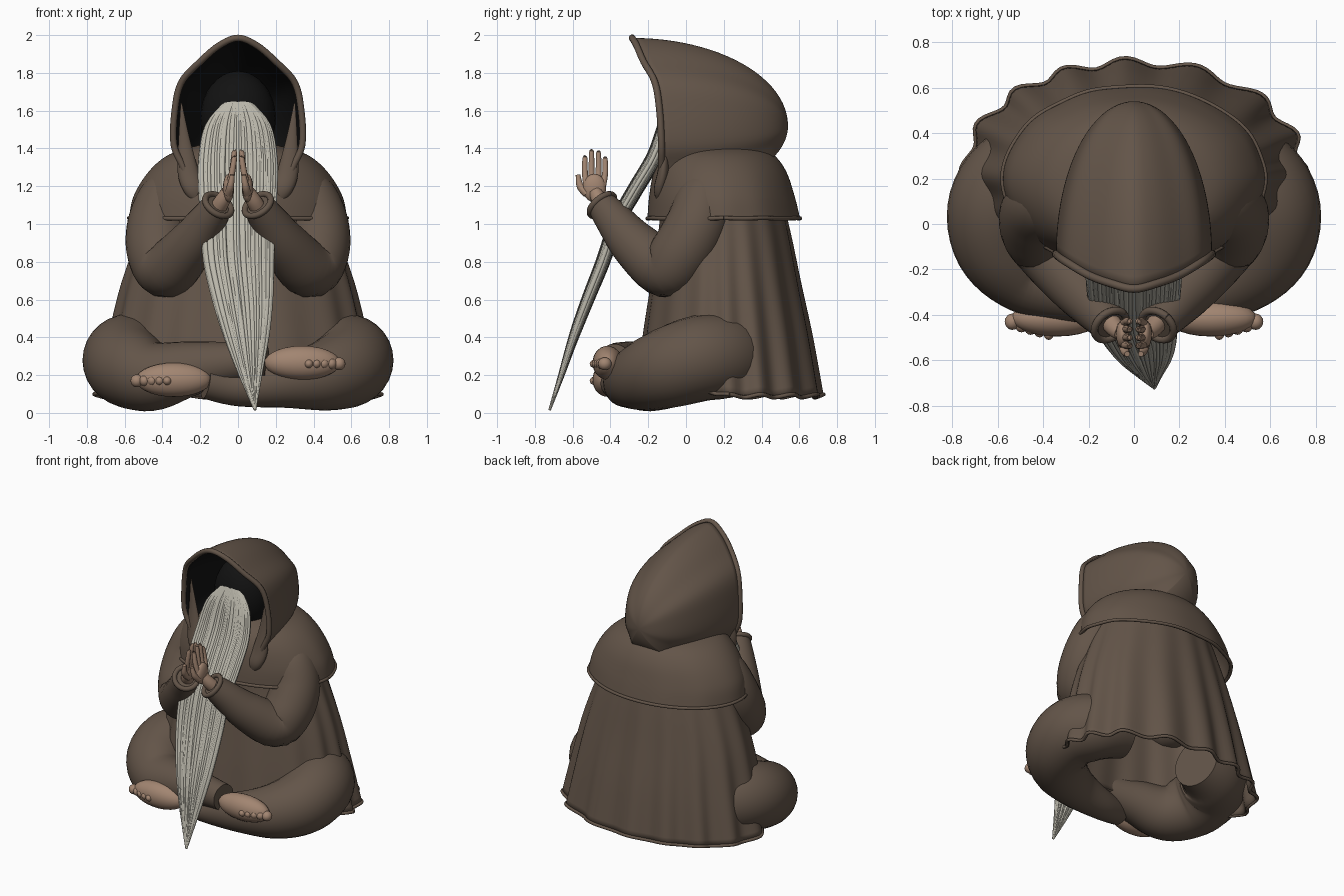
import bpy, bmesh, math, random
from mathutils import Vector

if "Cube" in bpy.data.objects:
    bpy.data.objects.remove(bpy.data.objects["Cube"])
random.seed(4)
TAU = 2 * math.pi

def material(name, c):
    m = bpy.data.materials.new(name)
    m.diffuse_color = (*c, 1)
    m.use_nodes = True
    m.node_tree.nodes["Principled BSDF"].inputs["Base Color"].default_value = m.diffuse_color
    return m

CLOTH = material("brown_cloth", (0.125, 0.09, 0.066))
DARK = material("dark_inside", (0.006, 0.006, 0.006))
SKIN = material("skin", (0.36, 0.235, 0.165))
HAIR = material("grey_hair", (0.5, 0.48, 0.41))

def smooth(pts, n=6):
    """Catmull-Rom resampling of equal-length tuples."""
    p = [pts[0]] + list(pts) + [pts[-1]]
    out = []
    for i in range(1, len(p) - 2):
        for k in range(n):
            t = k / n
            out.append(tuple(0.5 * (2*b + (c-a)*t + (2*a-5*b+4*c-d)*t*t + (3*b-a-3*c+d)*t**3)
                             for a, b, c, d in zip(p[i-1], p[i], p[i+1], p[i+2])))
    return out + [tuple(pts[-1])]

def grid(rows, wrap=True, cap=False):
    n = len(rows[0])
    verts = [v for r in rows for v in r]
    faces = []
    for i in range(len(rows) - 1):
        for j in range(n if wrap else n - 1):
            k = (j + 1) % n
            faces.append((i*n + j, i*n + k, (i+1)*n + k, (i+1)*n + j))
    if cap:
        faces.append(tuple(reversed(range(n))))
        faces.append(tuple(range(len(verts) - n, len(verts))))
    return verts, faces

def tube(pts, ref=(1, 0, 0), sides=16, n=6):
    """Swept tube; points are (x, y, z, r) or (x, y, z, r_ref, r_other)."""
    s = smooth(pts, n) if n else pts
    c = [Vector(p[:3]) for p in s]
    rows = []
    for i, p in enumerate(s):
        t = (c[min(i+1, len(c)-1)] - c[max(i-1, 0)]).normalized()
        a = Vector(ref)
        a = (a - t * a.dot(t)).normalized()
        b = t.cross(a)
        rows.append([c[i] + a*p[3]*math.cos(TAU*j/sides) + b*p[-1]*math.sin(TAU*j/sides)
                     for j in range(sides)])
    return grid(rows, True, True)

def ball(c, r, n=16, m=10):
    rows = []
    for i in range(m + 1):
        a = -math.pi/2 + math.pi*i/m
        rows.append([Vector((c[0] + r[0]*math.cos(a)*math.cos(TAU*j/n),
                             c[1] + r[1]*math.cos(a)*math.sin(TAU*j/n),
                             c[2] + r[2]*math.sin(a))) for j in range(n)])
    return grid(rows)

def make(name, parts, mat, solid=0, inner=None):
    verts, faces = [], []
    for v, f in parts:
        o = len(verts)
        verts += v
        faces += [tuple(i + o for i in q) for q in f]
    me = bpy.data.meshes.new(name)
    me.from_pydata(verts, [], faces)
    bm = bmesh.new()
    bm.from_mesh(me)
    bmesh.ops.remove_doubles(bm, verts=bm.verts, dist=1e-5)
    bm.to_mesh(me)
    bm.free()
    me.materials.append(mat)
    ob = bpy.data.objects.new(name, me)
    bpy.context.collection.objects.link(ob)
    if inner:
        me.materials.append(inner)
    if solid:
        m = ob.modifiers.new("thickness", 'SOLIDIFY')
        m.thickness, m.offset = solid, -1
        m.material_offset = 1 if inner else 0
    bpy.ops.object.select_all(action='DESELECT')
    ob.select_set(True)
    bpy.context.view_layer.objects.active = ob
    bpy.ops.object.shade_smooth_by_angle(angle=math.radians(50))
    return ob

def drape(name, profile, waves, amp, lift, n=160):
    """Hanging cloth from (z, centre y, rx, ry) rings listed bottom to top, with a rolled hem."""
    zb, zt = profile[0][0], profile[-1][0]
    rows = []
    for z, cy, rx, ry in smooth(profile, 5):
        f = (zt - z) / (zt - zb)
        row = []
        for j in range(n):
            a = TAU * j / n
            wave = math.cos(waves*a + 0.9*math.sin(3*a))
            k = 1 + amp * f * (0.7 + 0.3*math.sin(a)) * wave
            row.append(Vector((rx*k*math.cos(a), cy + ry*k*math.sin(a),
                               z + f**4 * (lift*max(0, -math.sin(a)) + 0.2*amp*wave))))
        rows.append(row)
    make(name, [grid(rows)], CLOTH, 0.015)
    hem = [(*p, 0.011) for p in rows[0] + rows[0][:1]]
    make(name + "_hem", [tube(hem, (0, 0, 1), 8, 0)], CLOTH)

# Robe skirt and shoulder cape
drape("robe", [(0.09, .23, .74, .48), (0.4, .22, .675, .44), (0.7, .21, .605, .39),
               (1.0, .2, .5, .34), (1.2, .17, .42, .31), (1.38, .12, .28, .2)], 16, 0.04, 0.12)
drape("shoulder_cape", [(1.03, .2, .575, .405), (1.15, .19, .55, .385), (1.28, .18, .47, .35),
                        (1.37, .17, .36, .29), (1.42, .15, .2, .2)], 10, 0.006, 0)

# Hood: opening outline drawn back to a rounded tail, closed underneath behind the neck
half = [(0, -.285, 1.985), (.1, -.262, 1.945), (.2, -.225, 1.86), (.3, -.165, 1.75),
        (.335, -.14, 1.6), (.34, -.13, 1.42), (.29, -.13, 1.3), (.235, -.13, 1.16)]
edge = smooth([(-x, y, z) for x, y, z in half[:0:-1]] + half, 5)
rows = []
for i in range(25):
    a = math.pi/2 * i / 24
    rows.append([Vector((x*math.cos(a), y + (.54 - y)*math.sin(a), 1.52 + (z - 1.52)*math.cos(a)))
                 for x, y, z in edge])
under = [[r[-1], r[0]] for r in rows[9:]]
make("hood", [grid(rows, False), grid(under, False)], CLOTH, 0.018, DARK)
make("hood_rim", [tube([(*p, 0.018) for p in edge], (0, 1, 0), 10, 0)], CLOTH)
make("shadowed_face", [ball((0, .06, 1.56), (.2, .17, .25), 24, 16)], DARK)

# Folds inside the hood opening
for s, side in ((1, "left"), (-1, "right")):
    make(side + "_hood_fold", [tube([(s*.3, -.11, 1.64, .004, .004), (s*.285, -.11, 1.45, .03, .015),
         (s*.265, -.12, 1.28, .055, .03), (s*.235, -.14, 1.18, .05, .03),
         (s*.21, -.14, 1.11, .012, .01)])], CLOTH)

# Sleeves, cuffs and praying hands
for s, side in ((1, "left"), (-1, "right")):
    make(side + "_sleeve", [tube([(s*x, y, z, r) for x, y, z, r in (
        (.31, .14, 1.27, .07), (.37, .1, 1.16, .14), (.42, .06, 1.0, .165), (.42, -.02, .85, .168),
        (.37, -.11, .765, .155), (.25, -.27, .89, .128), (.16, -.38, 1.02, .1), (.105, -.445, 1.1, .08))],
        sides=28)], CLOTH)
    c, ax = Vector((s*.105, -.445, 1.1)), Vector((-s*.45, -.55, .65)).normalized()
    u = ax.orthogonal().normalized()
    w = ax.cross(u)
    ring = [(*(c + .078*(u*math.cos(TAU*k/32) + w*math.sin(TAU*k/32))), .017) for k in range(33)]
    make(side + "_cuff", [tube(ring, ax, 10, 0)], CLOTH)
    hand = [ball((s*.05, -.485, 1.19), (.03, .062, .075)),
            tube([(s*.12, -.41, 1.06, .045), (s*.085, -.455, 1.12, .042), (s*.055, -.48, 1.17, .035)]),
            tube([(s*.05, -.525, 1.16, .022), (s*.04, -.56, 1.2, .019), (s*.03, -.572, 1.26, .012)])]
    for y, top in ((-.535, 1.355), (-.5, 1.385), (-.463, 1.38), (-.428, 1.35)):
        hand.append(tube([(s*.048, y*.8 - .098, 1.2, .018), (s*.032, y, 1.27, .0165),
                          (s*.02, y, top - .01, .014), (s*.02, y, top, .008)], sides=10))
    make(side + "_hand", hand, SKIN)

# Crossed legs: each shin runs to the opposite side
leg = [(.3, .28, .3, .17), (.49, .22, .3, .22), (.59, .08, .29, .228), (.575, -.09, .24, .215),
       (.45, -.22, .195, .185)]
low = [(.25, -.3, .165, .14), (.0, -.33, .135, .1), (-.17, -.37, .16, .085)]
high = [(.25, -.29, .235, .145), (.0, -.35, .27, .105), (-.15, -.38, .275, .09)]
for s, side, shin, fz in ((1, "left", low, .175), (-1, "right", high, .265)):
    make(side + "_leg", [tube([(s*x, y, z, r) for x, y, z, r in leg + shin], (0, 0, 1), 28)], CLOTH)
    foot = [ball((-s*.34, -.415, fz), (.2, .08, .09), 24, 14)]
    for k in range(5):
        r = (.034, .03, .029, .027, .025)[k]
        foot.append(ball((-s*(.535 - .04*k), -.43 - .011*k, fz - .005), (r, .036, r)))
    make(side + "_foot", foot, SKIN)

# Long beard: flat tapering core covered in strands
path = smooth([(0, -.07, 1.635, .07, .02), (0, -.11, 1.52, .165, .03), (0, -.17, 1.35, .2, .032),
               (0, -.27, 1.18, .2, .032), (0, -.37, 1.0, .187, .03), (.005, -.44, .8, .178, .028),
               (.025, -.52, .6, .152, .024), (.045, -.595, .4, .112, .018),
               (.065, -.66, .2, .058, .011), (.09, -.722, .015, .004, .004)], 4)
make("beard", [tube(path, sides=28, n=0)], HAIR)
strands = []
for k in range(84):
    a = math.acos(1 - 2*((k % 42) + random.random()) / 42) * (1 if k < 42 else -1)
    end = len(path) - random.choice((0, 0, 1, 2, 4, 6))
    drift = random.uniform(-.12, .12)
    pts = []
    for i, (x, y, z, rx, ry) in enumerate(path[:end]):
        b, r = a + drift * i / len(path), .0115 * min(1, (end - i)/12 + .15)
        pts.append((x + rx*math.cos(b), y - .85*ry*math.sin(b), z + .5*ry*math.sin(b), r))
    strands.append(tube(pts, sides=8, n=0))
make("beard_strands", strands, HAIR)
